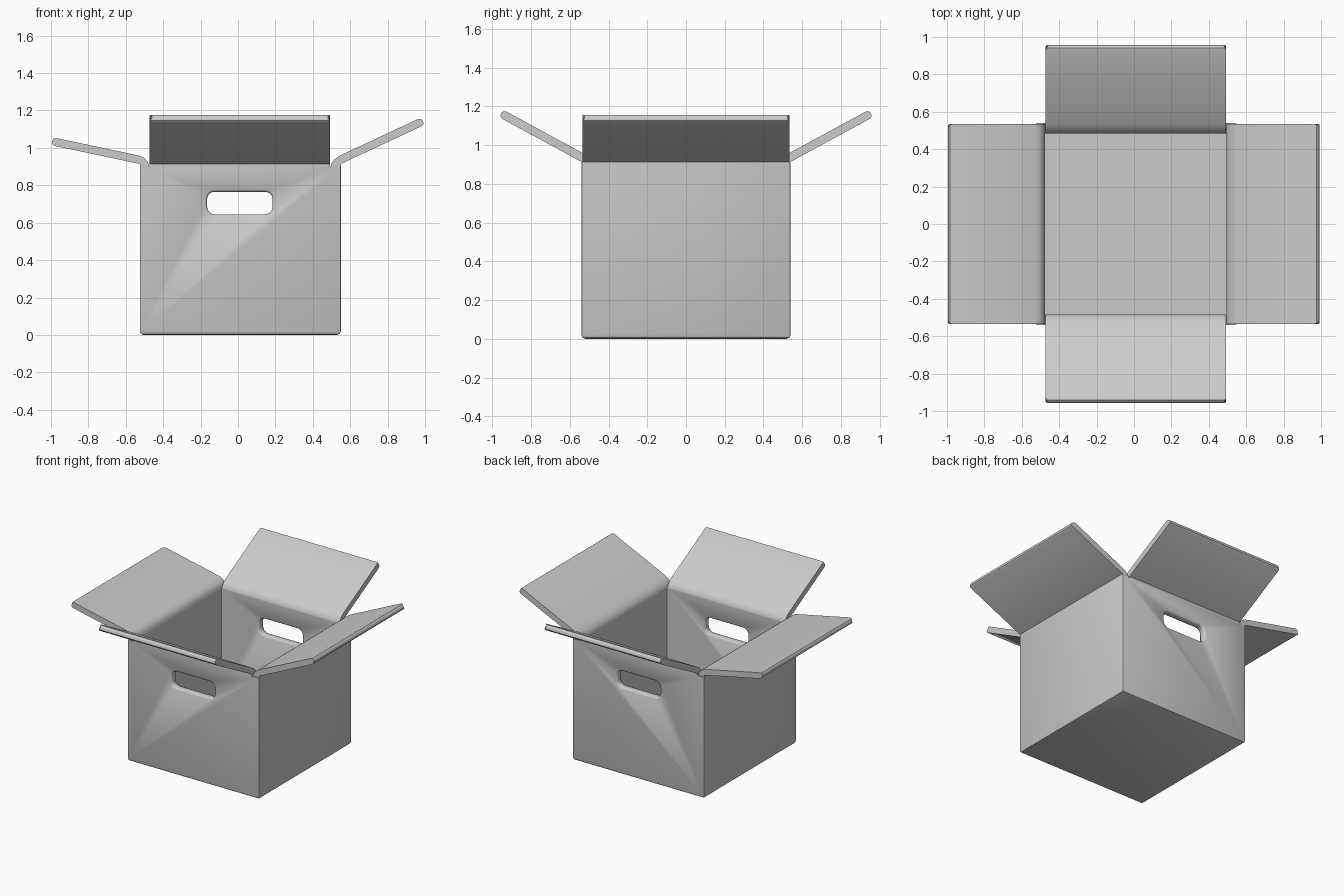
import bpy, bmesh, math
from mathutils import Vector

if "Cube" in bpy.data.objects:
    bpy.data.objects.remove(bpy.data.objects["Cube"])

X0, X1, Y = -0.525, 0.55, 0.54      # outer walls
IX0, IX1, IY = -0.475, 0.495, 0.485  # inner walls
RIM = 0.90


def finish(name, bm):
    bmesh.ops.recalc_face_normals(bm, faces=bm.faces)
    me = bpy.data.meshes.new(name)
    bm.to_mesh(me)
    bm.free()
    ob = bpy.data.objects.new(name, me)
    bpy.context.collection.objects.link(ob)
    return ob


def loft(name, loops):
    """Solid skinned through equal-length point loops."""
    bm = bmesh.new()
    rings = [[bm.verts.new(p) for p in lp] for lp in loops]
    n = len(rings[0])
    for a, b in zip(rings, rings[1:]):
        for i in range(n):
            j = (i + 1) % n
            bm.faces.new((a[i], a[j], b[j], b[i]))
    bm.faces.new(rings[0])
    bm.faces.new(rings[-1])
    return finish(name, bm)


def box(name, lo, hi, bevel=False):
    bm = bmesh.new()
    bmesh.ops.create_cube(bm, size=1)
    for v in bm.verts:
        v.co = [lo[i] + (v.co[i] + 0.5) * (hi[i] - lo[i]) for i in range(3)]
    if bevel:
        bottom = [e for e in bm.edges if all(v.co.z < lo[2] + 0.01 for v in e.verts)]
        bmesh.ops.bevel(bm, geom=bottom, offset=0.02, segments=2, profile=0.5, affect='EDGES')
        upright = [e for e in bm.edges if abs(e.verts[0].co.z - e.verts[1].co.z) > 0.5]
        bmesh.ops.bevel(bm, geom=upright, offset=0.008, segments=2, profile=0.5, affect='EDGES')
    return finish(name, bm)


def smooth(ob):
    bpy.ops.object.select_all(action='DESELECT')
    ob.select_set(True)
    bpy.context.view_layer.objects.active = ob
    bpy.ops.object.shade_smooth_by_angle(angle=math.radians(40))


def grip_loop(y, grow):
    """Rounded rectangle of the hand hole in the plane y."""
    cx, cz, hw, hh, r = 0.01, 0.705, 0.175, 0.06, 0.04
    pts = []
    for k, (sx, sz) in enumerate([(1, 1), (-1, 1), (-1, -1), (1, -1)]):
        for s in range(6):
            a = math.radians(90 * k + 18 * s)
            pts.append((cx + sx * (hw - r) + (r + grow) * math.cos(a), y,
                        cz + sz * (hh - r) + (r + grow) * math.sin(a)))
    return pts


# Box body: hollow interior and a softened hand hole in front and back
body = box("box_body", (X0, -Y, 0), (X1, Y, RIM), True)
inside = box("inside_cutter", (IX0, -IY, 0.04), (IX1, IY, 1.2))
half = [(-0.6, 0.014), (-0.541, 0.014), (-0.535, 0.004), (-0.526, 0),
        (-0.499, 0), (-0.490, 0.004), (-0.484, 0.014)]
steps = half + [(-y, g) for y, g in reversed(half)]
grip = loft("hand_hole_cutter", [grip_loop(y, g) for y, g in steps])
bpy.context.view_layer.objects.active = body
for cutter in (inside, grip):
    m = body.modifiers.new("cut", 'BOOLEAN')
    m.operation, m.solver, m.object = 'DIFFERENCE', 'EXACT', cutter
    bpy.ops.object.modifier_apply(modifier=m.name)
    cutter.hide_render = True
for cutter in (inside, grip):
    bpy.data.objects.remove(cutter)
smooth(body)


# Flaps: a bent card profile swept along each rim edge
def flap(name, place, inner, outer, v0, v1, run, rise):
    d = Vector((run, rise))
    L = d.length
    d.normalize()
    n = Vector((-d.y, d.x))
    low = Vector((outer, 0.914))
    end = low + d * (L - 0.003)
    t = 0.043
    hinge = low + n * t + d * 0.018
    prof = [((outer, RIM), 0), (low, 0), (end, 0),
            (end + d * 0.014 + n * 0.006, 0.004), (end + d * 0.018 + n * 0.016, 0.012),
            (end + d * 0.018 + n * 0.028, 0.012), (end + d * 0.013 + n * 0.038, 0.004),
            (end + n * t, 0), (hinge, 0)]
    # curved fold from the card's upper face down to the inner wall
    p0, p2 = hinge, Vector((inner, RIM))
    p1 = Vector((inner + 0.005, hinge.y - (hinge.x - inner) * d.y / d.x))
    for i in range(1, 6):
        s = i / 5
        prof.append((p0 * (1 - s) ** 2 + p1 * 2 * s * (1 - s) + p2 * s * s, 0))
    loops = [[place(p[0], v + sign * inset, p[1]) for p, inset in prof]
             for v, sign in ((v0, 1), (v1, -1))]
    smooth(loft(name, loops))


flap("right_flap", lambda u, v, z: (u, v, z), IX1, X1, -0.535, 0.535, 0.434, 0.203)
flap("left_flap", lambda u, v, z: (-u, v, z), -IX0, -X0, -0.535, 0.535, 0.458, 0.097)
flap("front_flap", lambda u, v, z: (v, -u, z), IY, Y, -0.472, 0.492, 0.411, 0.223)
flap("back_flap", lambda u, v, z: (v, u, z), IY, Y, -0.472, 0.492, 0.411, 0.223)
